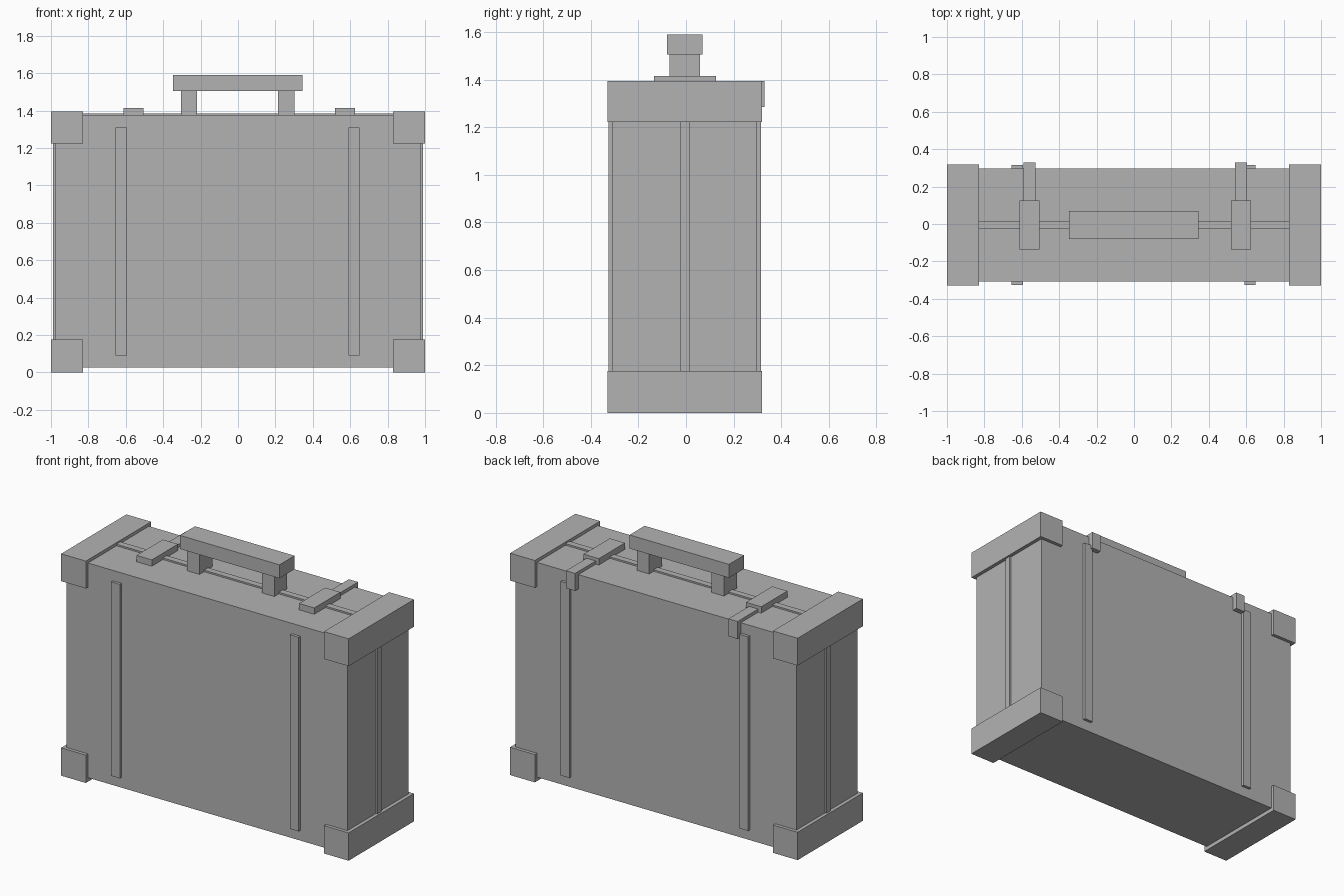
import bpy

default = bpy.data.objects.get("Cube")
if default:
    bpy.data.objects.remove(default, do_unlink=True)

grey = bpy.data.materials.new("case grey")
grey.use_nodes = True
colour = (0.45, 0.45, 0.45, 1)
grey.diffuse_color = colour
grey.node_tree.nodes["Principled BSDF"].inputs["Base Color"].default_value = colour


def box(name, x, y, z):
    """Box from (low, high) ranges on each axis."""
    spans = (x, y, z)
    bpy.ops.mesh.primitive_cube_add(size=1, location=[(a + b) / 2 for a, b in spans])
    ob = bpy.context.object
    ob.name = name
    ob.scale = [b - a for a, b in spans]
    bpy.ops.object.transform_apply(location=False, rotation=False, scale=True)
    ob.data.materials.append(grey)
    return ob


def around(centre, half):
    return (centre - half, centre + half)


MID = -0.005   # depth centre of the case
TOP = 1.375    # top of the case body

# Case body and the raised seam over its top and ends
box("case_body", around(0, 0.977), around(MID, 0.303), (0.025, TOP))
box("seam_band", around(0, 0.988), around(MID, 0.02), (0.1, TOP + 0.01))

for side, s in (("right", -1), ("left", 1)):
    # Corner guards running the full depth
    corner_x = around(s * 0.914, 0.086)
    box(side + "_lower_corner_guard", corner_x, around(MID, 0.324), (0, 0.175))
    box(side + "_upper_corner_guard", corner_x, around(MID, 0.324), (1.223, 1.395))

    # Vertical strips on the front and back
    strip_x = around(s * 0.622 - 0.002, 0.03)
    for face, f in (("front", -1), ("back", 1)):
        box(f"{side}_{face}_strip", strip_x, around(MID + f * 0.311, 0.01), (0.09, 1.31))

    # Latch plate with a hinge arm folded over the back edge
    latch_x = s * 0.565 + 0.007
    box(side + "_latch_plate", around(latch_x, 0.053), around(MID, 0.13), (TOP, 1.415))
    box(side + "_hinge_arm", around(latch_x, 0.032), (0.12, 0.33), (TOP, 1.395))
    box(side + "_hinge_flap", around(latch_x, 0.032), (0.295, 0.33), (1.285, 1.395))

    # Handle post
    box(side + "_handle_post", around(s * 0.26 - 0.002, 0.043), around(MID, 0.064), (TOP, 1.51))

# Handle grip
box("handle_grip", around(-0.002, 0.346), around(MID, 0.075), (1.505, 1.59))
